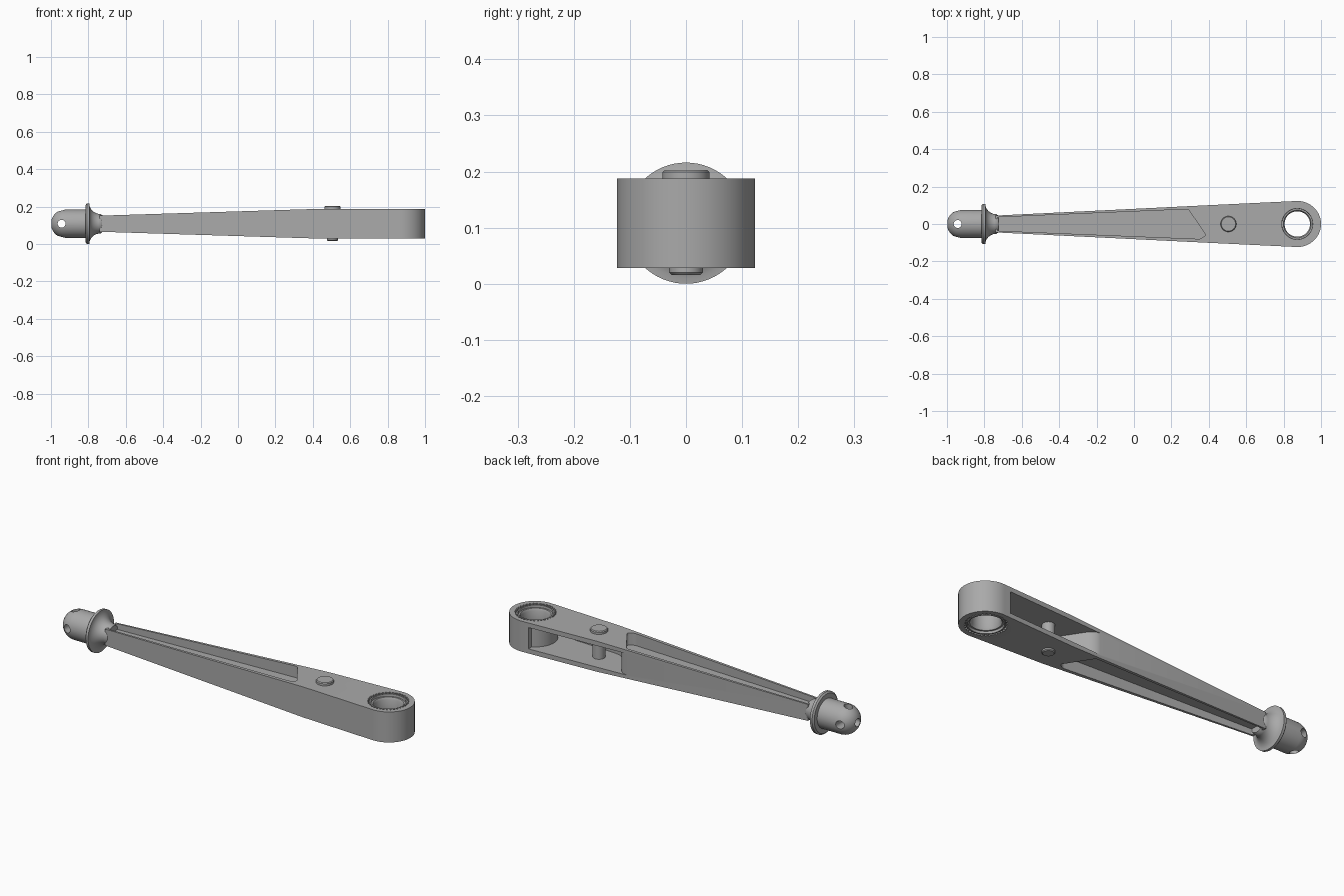
import bpy, bmesh, math
from mathutils import Matrix, Vector

cube = bpy.data.objects.get("Cube")
if cube:
    bpy.data.objects.remove(cube)

MID = 0.108          # height of the centre line
BOSS = 0.873         # x of the eye centre
PIN = 0.505          # x of the cross pin

steel = bpy.data.materials.new("grey_steel")
steel.use_nodes = True
GREY = (0.4, 0.4, 0.4, 1)
steel.diffuse_color = GREY
steel.node_tree.nodes["Principled BSDF"].inputs["Base Color"].default_value = GREY


def finish(name, bm):
    bmesh.ops.recalc_face_normals(bm, faces=bm.faces)
    mesh = bpy.data.meshes.new(name)
    bm.to_mesh(mesh)
    bm.free()
    mesh.materials.append(steel)
    ob = bpy.data.objects.new(name, mesh)
    bpy.context.collection.objects.link(ob)
    return ob


def prism(name, plan, z0, z1):
    bm = bmesh.new()
    base = bm.faces.new([bm.verts.new((x, y, z0)) for x, y in plan])
    top = bmesh.ops.extrude_face_region(bm, geom=[base])["geom"]
    bmesh.ops.translate(bm, vec=(0, 0, z1 - z0),
                        verts=[v for v in top if isinstance(v, bmesh.types.BMVert)])
    return finish(name, bm)


def lathe(name, profile, centre, axis="Z", closed=False, steps=64):
    """Spin (radius, along) points about the axis through centre."""
    bm = bmesh.new()
    vs = [bm.verts.new((r, 0, h)) for r, h in profile]
    edges = [bm.edges.new(p) for p in zip(vs, vs[1:])]
    if closed:
        edges.append(bm.edges.new((vs[-1], vs[0])))
    bmesh.ops.spin(bm, geom=vs + edges, axis=(0, 0, 1), cent=(0, 0, 0),
                   angle=math.tau, steps=steps)
    bmesh.ops.remove_doubles(bm, verts=bm.verts, dist=1e-5)
    turn = {"X": Matrix.Rotation(math.pi / 2, 4, "Y"),
            "Y": Matrix.Rotation(-math.pi / 2, 4, "X"), "Z": Matrix()}[axis]
    bm.transform(Matrix.Translation(centre) @ turn)
    return finish(name, bm)


def rod(name, r, h0, h1, centre, axis="Z", steps=48):
    return lathe(name, [(0, h0), (r, h0), (r, h1), (0, h1)], centre, axis, steps=steps)


def cut(target, cutter):
    cutter.hide_render = True
    mod = target.modifiers.new("cut", "BOOLEAN")
    mod.operation, mod.solver, mod.object = "DIFFERENCE", "EXACT", cutter
    bpy.context.view_layer.objects.active = target
    bpy.ops.object.modifier_apply(modifier=mod.name)
    bpy.data.objects.remove(cutter)


def rounded(points, radius, n=6):
    """Round the corners of a plan polygon."""
    out = []
    for i, p in enumerate(points):
        p, a, b = Vector(p), Vector(points[i - 1]), Vector(points[(i + 1) % len(points)])
        s, e = p + (a - p).normalized() * radius, p + (b - p).normalized() * radius
        for k in range(n + 1):
            t = k / n
            out.append(s * (1 - t) ** 2 + p * 2 * t * (1 - t) + e * t * t)
    return out


# arm: tapered bar in width and height, with a round end
X0, X1, R = -0.74, 0.45, 0.123
columns = [(X0, 0.045, 0.043), (X1, 0.103, 0.08)]
lean = math.radians(93)
for k in range(25):
    a = lean * (1 - k / 24)
    columns.append((BOSS + (1 - BOSS) * math.cos(a), max(R * math.sin(a), 0), 0.08))
bm = bmesh.new()
rings = []
for x, w, h in columns:
    rings.append([bm.verts.new((x, sy * w, MID + sz * h))
                  for sy, sz in ((1, 1), (-1, 1), (-1, -1), (1, -1))])
for a, b in zip(rings, rings[1:]):
    for i in range(4):
        j = (i + 1) % 4
        bm.faces.new((a[i], a[j], b[j], b[i]))
bm.faces.new(rings[0])
bm.faces.new(rings[-1])
bmesh.ops.remove_doubles(bm, verts=bm.verts, dist=1e-5)
bmesh.ops.dissolve_degenerate(bm, edges=bm.edges, dist=1e-5)
arm = finish("arm", bm)

# long pockets above and below a thin web
pocket = rounded([(-0.732, 0.036), (0.29, 0.079), (0.385, -0.06),
                  (0.355, -0.08), (-0.732, -0.036)], 0.012)
for side in (1, -1):
    z0, z1 = sorted((MID + side * 0.014, MID + side * 0.2))
    cut(arm, prism("pocket_cutter", pocket, z0, z1))

# deep slot open to the back
slot = [(0.25, 0.13), (0.25, 0.1), (0.3, 0.09), (0.325, 0.072), (0.405, -0.05),
        (0.43, -0.07), (0.46, -0.076), (0.8, -0.092), (0.83, -0.07), (0.83, 0.13)]
cut(arm, prism("slot_cutter", slot, MID - 0.056, MID + 0.056))

# eye bore and toothed recesses around it
cut(arm, rod("bore_cutter", 0.088, -0.2, 0.2, (BOSS, 0, MID), steps=64))
teeth = 36
star = []
for k in range(teeth * 4):
    r = 0.1 if k % 4 < 2 else 0.093
    a = math.tau * k / (teeth * 4)
    star.append((BOSS + r * math.cos(a), r * math.sin(a)))
for side in (1, -1):
    z0, z1 = sorted((MID + side * 0.072, MID + side * 0.1))
    cut(arm, prism("teeth_cutter", star, z0, z1))

# bushing lining the eye
half = [(0.068, 0.055), (0.074, 0.066), (0.082, 0.066), (0.083, 0.078),
        (0.0895, 0.078), (0.0895, 0.054), (0.106, 0.054)]
bushing = lathe("eye_bushing", half + [(r, -h) for r, h in reversed(half)],
                (BOSS, 0, MID), closed=True)

# cross pin with its heads
pin = lathe("cross_pin", [(0, -0.092), (0.026, -0.092), (0.03, -0.088), (0.03, 0.079),
                          (0.042, 0.079), (0.042, 0.091), (0.038, 0.095), (0, 0.095)],
            (PIN, 0, MID))

# ball end with flared collar
dome = [(0.076 * math.sin(a), -0.924 - 0.076 * math.cos(a))
        for a in (math.pi / 2 * k / 12 for k in range(13))]
flare = [(0.108 - 0.056 * math.sin(math.pi / 2 * k / 8),
          -0.735 - 0.06 * math.cos(math.pi / 2 * k / 8)) for k in range(9)]
knob = lathe("ball_end", dome + [(0.076, -0.815), (0.1, -0.815), (0.108, -0.808)]
             + flare + [(0.045, -0.725), (0, -0.725)], (0, 0, MID), "X")
for axis in ("Y", "Z"):
    cut(knob, rod("hole_cutter", 0.021, -0.2, 0.2, (-0.943, 0, MID), axis))
cut(knob, rod("end_hole_cutter", 0.021, -1.1, -0.94, (0, 0, MID), "X"))

# smooth curved faces, keep hard edges
for ob in (arm, bushing, pin, knob):
    bpy.ops.object.select_all(action="DESELECT")
    ob.select_set(True)
    bpy.context.view_layer.objects.active = ob
    bpy.ops.object.shade_smooth_by_angle(angle=math.radians(30))
